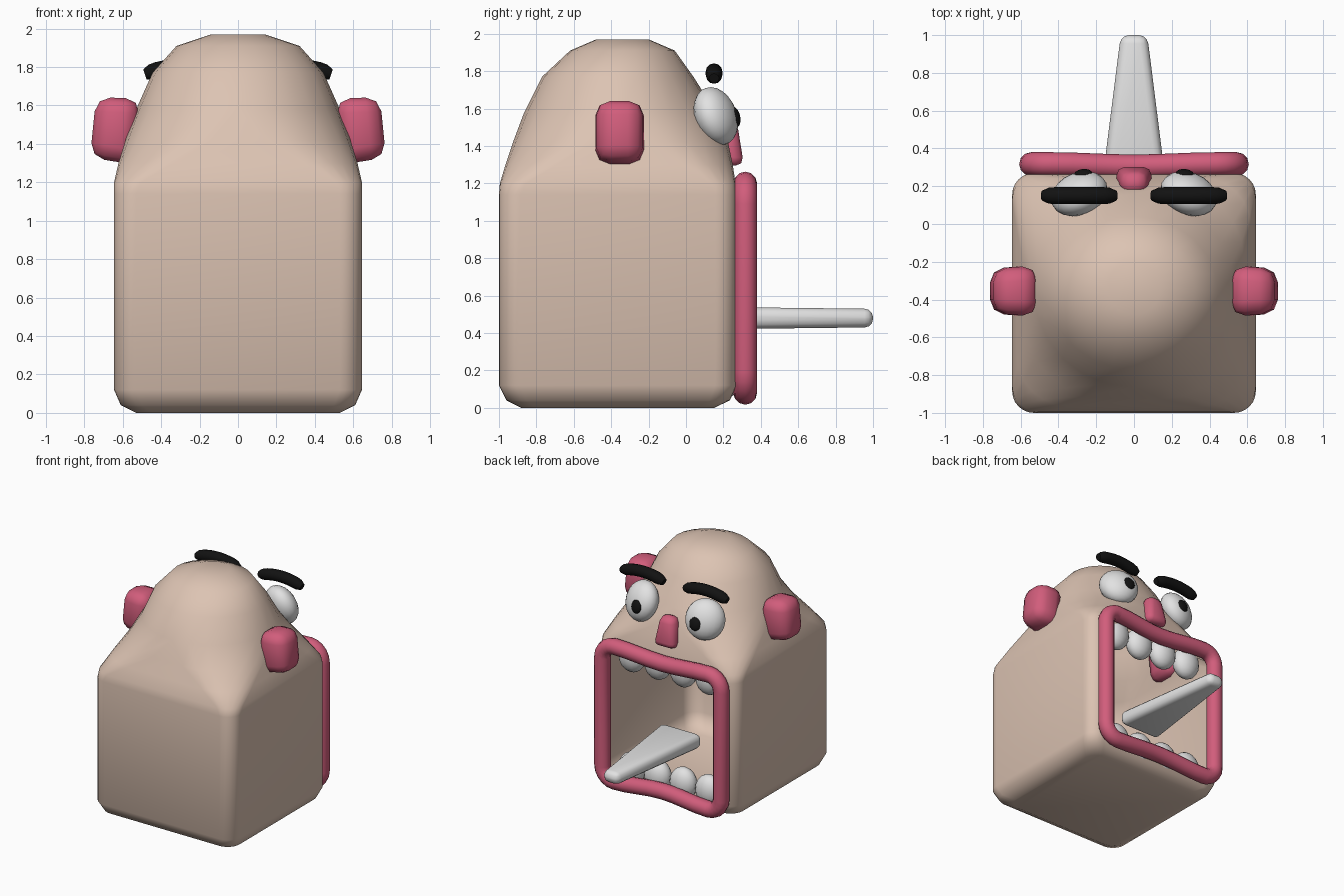
import bpy, bmesh, math
from mathutils import Matrix, Euler

if "Cube" in bpy.data.objects:
    bpy.data.objects.remove(bpy.data.objects["Cube"])


def material(name, rgb):
    m = bpy.data.materials.new(name)
    m.diffuse_color = (*rgb, 1)
    m.use_nodes = True
    m.node_tree.nodes["Principled BSDF"].inputs["Base Color"].default_value = m.diffuse_color
    return m


SKIN = material("skin", (0.72, 0.55, 0.45))
PINK = material("pink", (0.64, 0.11, 0.20))
WHITE = material("white", (0.76, 0.76, 0.76))
BLACK = material("black", (0.006, 0.006, 0.006))


def finish(name, bm, mat, angle=45):
    bmesh.ops.recalc_face_normals(bm, faces=bm.faces)
    me = bpy.data.meshes.new(name)
    bm.to_mesh(me)
    bm.free()
    me.materials.append(mat)
    me.shade_smooth()
    me.set_sharp_from_angle(angle=math.radians(angle))
    ob = bpy.data.objects.new(name, me)
    bpy.context.collection.objects.link(ob)
    return ob


def ellipsoid(name, loc, size, mat, rot=(0, 0, 0), seg=20):
    bm = bmesh.new()
    bmesh.ops.create_uvsphere(bm, u_segments=seg, v_segments=seg // 2 + 2, radius=1)
    bm.transform(Matrix.LocRotScale(loc, Euler(rot), size))
    return finish(name, bm, mat, 80)


def soft_box(name, loc, size, mat, bevel, shape=None, rot=(0, 0, 0), segs=2):
    """Bevelled box of half sizes `size`; shape() can taper the unit corners."""
    bm = bmesh.new()
    bmesh.ops.create_cube(bm, size=2)
    for v in bm.verts:
        if shape:
            shape(v.co)
        v.co = [a * b for a, b in zip(v.co, size)]
    bmesh.ops.bevel(bm, geom=bm.edges[:], offset=bevel, segments=segs,
                    profile=0.5, affect='EDGES', clamp_overlap=True)
    bm.transform(Matrix.LocRotScale(loc, Euler(rot), None))
    return finish(name, bm, mat, 60)


def tube(name, points, radius, mat, cyclic=False, taper=None):
    """Round section swept along a path lying near the xz plane."""
    bm = bmesh.new()
    n, rings = len(points), []
    for i, p in enumerate(points):
        a = points[(i - 1) % n] if cyclic or i > 0 else p
        b = points[(i + 1) % n] if cyclic or i < n - 1 else p
        tx, tz = b[0] - a[0], b[2] - a[2]
        d = math.hypot(tx, tz)
        nx, nz = -tz / d, tx / d
        r = radius * (taper[i] if taper else 1)
        ring = []
        for k in range(12):
            c, s = math.cos(k * math.pi / 6) * r, math.sin(k * math.pi / 6) * r
            ring.append(bm.verts.new((p[0] + nx * c, p[1] + s, p[2] + nz * c)))
        rings.append(ring)
    for i in range(n if cyclic else n - 1):
        r0, r1 = rings[i], rings[(i + 1) % n]
        for k in range(12):
            bm.faces.new((r0[k], r0[(k + 1) % 12], r1[(k + 1) % 12], r1[k]))
    if not cyclic:
        bm.faces.new(rings[0])
        bm.faces.new(rings[-1])
    return finish(name, bm, mat, 60)


# Head: hollow rounded box that blends into a dome, open at the mouth
# each ring: height, half width, back y, front y, corner roundness
RINGS = [(0, .53, -.88, .15, .18), (.04, .61, -.96, .235, .18),
         (.12, .645, -1, .27, .18), (1.14, .645, -1, .27, .18),
         (1.2, .645, -.995, .265, .22), (1.3, .622, -.965, .25, .45),
         (1.42, .585, -.925, .225, .75), (1.58, .53, -.865, .16, 1),
         (1.77, .445, -.77, .04, 1), (1.91, .32, -.62, -.06, 1),
         (1.97, .14, -.48, -.2, 1)]
SEG = 6
bm = bmesh.new()
rings = []
for z, hx, yb, yf, f in RINGS:
    hy, cy, ring = (yf - yb) / 2, (yf + yb) / 2, []
    for q, (sx, sy) in enumerate([(1, 1), (-1, 1), (-1, -1), (1, -1)]):
        for k in range(SEG + 1):
            a = (q + k / SEG) * math.pi / 2
            ring.append(bm.verts.new((hx * ((1 - f) * sx + f * math.cos(a)),
                                      cy + hy * ((1 - f) * sy + f * math.sin(a)), z)))
    rings.append(ring)
count = len(rings[0])
for i in range(len(rings) - 1):
    for k in range(count):
        if i == 2 and k == SEG:      # mouth opening in the front wall
            continue
        j = (k + 1) % count
        bm.faces.new((rings[i][k], rings[i][j], rings[i + 1][j], rings[i + 1][k]))
bm.faces.new(rings[0])
bm.faces.new(rings[-1])
bmesh.ops.remove_doubles(bm, verts=bm.verts, dist=0.0005)
finish("head", bm, SKIN, 60)

# Lips: rounded rectangular loop, pinched toward the middle of each long side
path = []
R, HX, HZ, CZ = 0.11, 0.545, 0.56, 0.64
for q, (sx, sz) in enumerate([(1, 1), (-1, 1), (-1, -1), (1, -1)]):
    for k in range(6):
        a = (q + k / 5) * math.pi / 2
        path.append((sx * (HX - R) + R * math.cos(a), 0, CZ + sz * (HZ - R) + R * math.sin(a)))
    if q % 2 == 0:                   # extra points along top and bottom
        for k in range(1, 8):
            x = sx * (HX - R) * (1 - k / 4)
            dip = 0.03 * math.cos(x / (HX - R) * math.pi / 2) ** 2
            path.append((x, -dip * 0.4, CZ + sz * (HZ - dip)))
path = [(x, 0.317 + y, z) for x, y, z in path]
tube("lips", path, 0.063, PINK, cyclic=True)

# Teeth: a row of four above and below
for i in range(4):
    x = (i - 1.5) * 0.235
    ellipsoid(f"upper_tooth_{i + 1}", (x, 0.2, 1.1), (0.115, 0.085, 0.13), WHITE, seg=16)
    ellipsoid(f"lower_tooth_{i + 1}", (x, 0.2, 0.17), (0.115, 0.085, 0.13), WHITE, seg=16)


# Tongue: long tapered slab sticking out of the mouth
def tongue_taper(co):
    co.x *= 0.37 if co.y > 0 else 1
    co.z *= 0.9 if co.y > 0 else 1.1


soft_box("tongue", (0, 0.525, 0.48), (0.19, 0.475, 0.055), WHITE, 0.045, tongue_taper, segs=3)


# Nose: small block narrowing upward
def nose_taper(co):
    if co.z > 0:
        co.x *= 0.65
        co.y = co.y * 0.8 - 0.35


soft_box("nose", (0, 0.24, 1.415), (0.1, 0.07, 0.12), PINK, 0.045, nose_taper)

# Paired features
for side, s in (("right", 1), ("left", -1)):
    def ear_taper(co):
        if co.x * s > 0:
            co.y *= 0.88
            co.z *= 0.92
    soft_box(f"{side}_ear", (s * 0.64, -0.355, 1.475), (0.115, 0.135, 0.172), PINK,
             0.075, ear_taper, rot=(0, s * -0.1, 0))
    ellipsoid(f"{side}_eye", (s * 0.29, 0.16, 1.56), (0.155, 0.105, 0.16), WHITE,
              rot=(math.radians(20), 0, s * math.radians(-22)))
    ellipsoid(f"{side}_pupil", (s * 0.27, 0.262, 1.555), (0.05, 0.028, 0.055), BLACK,
              rot=(math.radians(12), 0, s * math.radians(-8)), seg=14)
    # Brow: arched bar floating over the eye
    brow, thin = [], []
    for k in range(13):
        t = k / 6 - 1
        brow.append((s * (0.29 + 0.195 * t), 0.15, 1.797 - 0.035 * t * t))
        thin.append(0.6 if abs(t) > 0.95 else 0.93 if abs(t) > 0.8 else 1)
    tube(f"{side}_brow", brow, 0.045, BLACK, taper=thin)
